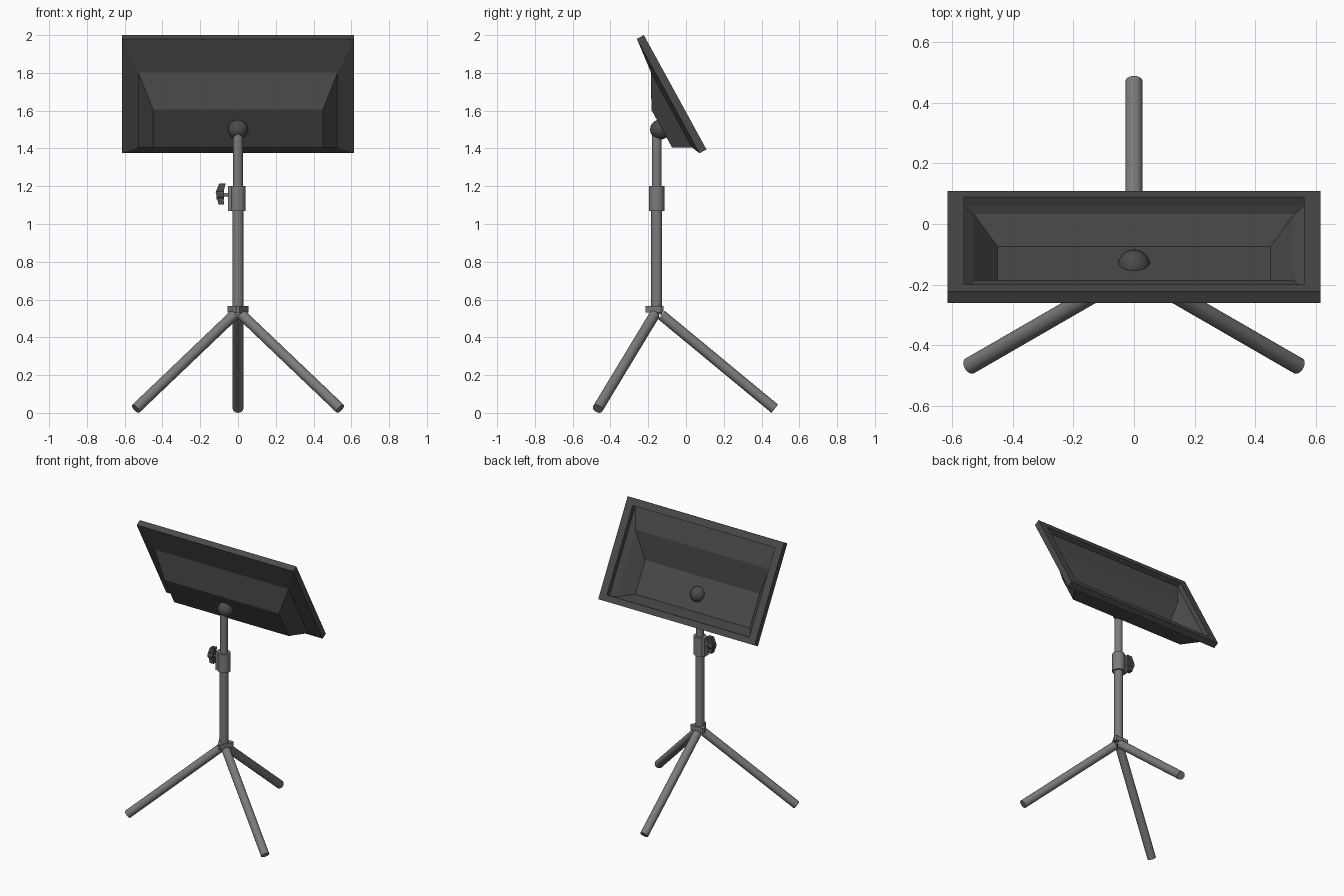
import bpy, bmesh
from math import sin, cos, radians
from mathutils import Vector

if "Cube" in bpy.data.objects:
    bpy.data.objects.remove(bpy.data.objects["Cube"])


def material(name, value):
    m = bpy.data.materials.new(name)
    m.use_nodes = True
    color = (value, value, value, 1)
    m.diffuse_color = color
    m.node_tree.nodes["Principled BSDF"].inputs["Base Color"].default_value = color
    return m


DARK = material("dark_plastic", 0.07)
GREY = material("grey_metal", 0.2)
POLE_Y = -0.155


def finish(obj, name, mat, smooth=True):
    obj.name = obj.data.name = name
    obj.data.materials.append(mat)
    if smooth:
        bpy.ops.object.shade_smooth_by_angle(angle=radians(35))
    return obj


def rod(name, a, b, radius, mat, sides=24):
    a, b = Vector(a), Vector(b)
    bpy.ops.mesh.primitive_cylinder_add(vertices=sides, radius=radius,
                                        depth=(b - a).length, location=(a + b) / 2)
    obj = bpy.context.object
    obj.rotation_euler = (b - a).to_track_quat('Z', 'Y').to_euler()
    return finish(obj, name, mat)


def from_bmesh(name, bm, mat):
    mesh = bpy.data.meshes.new(name)
    bm.to_mesh(mesh)
    bm.free()
    obj = bpy.data.objects.new(name, mesh)
    bpy.context.collection.objects.link(obj)
    return finish(obj, name, mat, smooth=False)


# Tilted tray: nested rectangles given as half width, top, bottom and depth
TILT = radians(28.7)


def ring(bm, half, top, bottom, depth):
    def point(x, s):
        y = -0.223 + s * sin(TILT) - depth * cos(TILT)
        z = 2.0 - s * cos(TILT) - depth * sin(TILT)
        return bm.verts.new((x, y, z))
    return [point(-half, top), point(half, top), point(half, bottom), point(-half, bottom)]


bm = bmesh.new()
base = ring(bm, 0.527, 0.193, 0.645, 0.062)
back_edge = ring(bm, 0.615, 0, 0.69, 0.042)
front_edge = ring(bm, 0.615, 0, 0.69, 0)
lip = ring(bm, 0.56, 0.048, 0.648, 0)
recess = ring(bm, 0.56, 0.048, 0.648, 0.033)
pocket = ring(bm, 0.45, 0.365, 0.594, 0.155)
chain = [base, back_edge, front_edge, lip, recess, base, pocket]
for a, b in zip(chain, chain[1:]):
    for i in range(4):
        j = (i + 1) % 4
        bm.faces.new((a[i], a[j], b[j], b[i]))
bm.faces.new(pocket)
from_bmesh("tray", bm, DARK)

# Ball joint behind the tray
bpy.ops.mesh.primitive_uv_sphere_add(segments=24, ring_count=14, radius=0.053,
                                     location=(0, -0.137, 1.5))
finish(bpy.context.object, "ball_joint", DARK)

# Telescopic pole and clamp collar
rod("lower_pole", (0, POLE_Y, 0.52), (0, POLE_Y, 1.1), 0.029, GREY)
rod("upper_pole", (0, POLE_Y, 1.08), (0, POLE_Y, 1.48), 0.026, GREY)
rod("clamp_collar", (0, POLE_Y, 1.07), (0, POLE_Y, 1.2), 0.041, GREY)
bpy.ops.mesh.primitive_cube_add(size=1, location=(-0.035, POLE_Y, 1.135))
bpy.context.object.scale = (0.036, 0.045, 0.13)
finish(bpy.context.object, "clamp_boss", GREY, smooth=False)

# Wing knob on its screw
rod("knob_screw", (-0.04, POLE_Y, 1.155), (-0.1, POLE_Y, 1.155), 0.009, GREY, 12)
rod("knob_core", (-0.075, POLE_Y, 1.155), (-0.115, POLE_Y, 1.155), 0.024, DARK, 16)
profile = [(-0.065, 0.057), (-0.1, 0.055), (-0.118, 0.01),
           (-0.103, -0.055), (-0.073, -0.055), (-0.08, 0)]
bm = bmesh.new()
face = bm.faces.new([bm.verts.new((x, POLE_Y - 0.016, 1.158 + z)) for x, z in profile])
extruded = bmesh.ops.extrude_face_region(bm, geom=[face])["geom"]
moved = [v for v in extruded if isinstance(v, bmesh.types.BMVert)]
bmesh.ops.translate(bm, verts=moved, vec=(0, 0.032, 0))
bmesh.ops.recalc_face_normals(bm, faces=bm.faces)
from_bmesh("knob_wings", bm, DARK)

# Three-cornered hub, its corners between the legs
bpy.ops.mesh.primitive_cylinder_add(vertices=3, radius=0.072, depth=0.034,
                                    location=(0, POLE_Y, 0.548),
                                    rotation=(0, 0, radians(180)))
hub = finish(bpy.context.object, "leg_hub", GREY, smooth=False)
bm = bmesh.new()
bm.from_mesh(hub.data)
upright = [e for e in bm.edges if abs(e.verts[0].co.z - e.verts[1].co.z) > 0.01]
for v in bm.verts:
    # Point one corner to the front
    if v.index == 0:
        front = -1 if v.co.y > 0 else 1
bmesh.ops.bevel(bm, geom=upright, offset=0.014, segments=1, affect='EDGES')
bm.to_mesh(hub.data)
bm.free()
hub.rotation_euler.z = radians(180) if front < 0 else 0

# Tripod legs
for name, angle in (("back_leg", 90), ("front_left_leg", 330), ("front_right_leg", 210)):
    c, s = cos(radians(angle)), sin(radians(angle))
    rod(name, (0.025 * c, POLE_Y + 0.025 * s, 0.518),
        (0.625 * c, POLE_Y + 0.625 * s, 0.022), 0.028, GREY)
